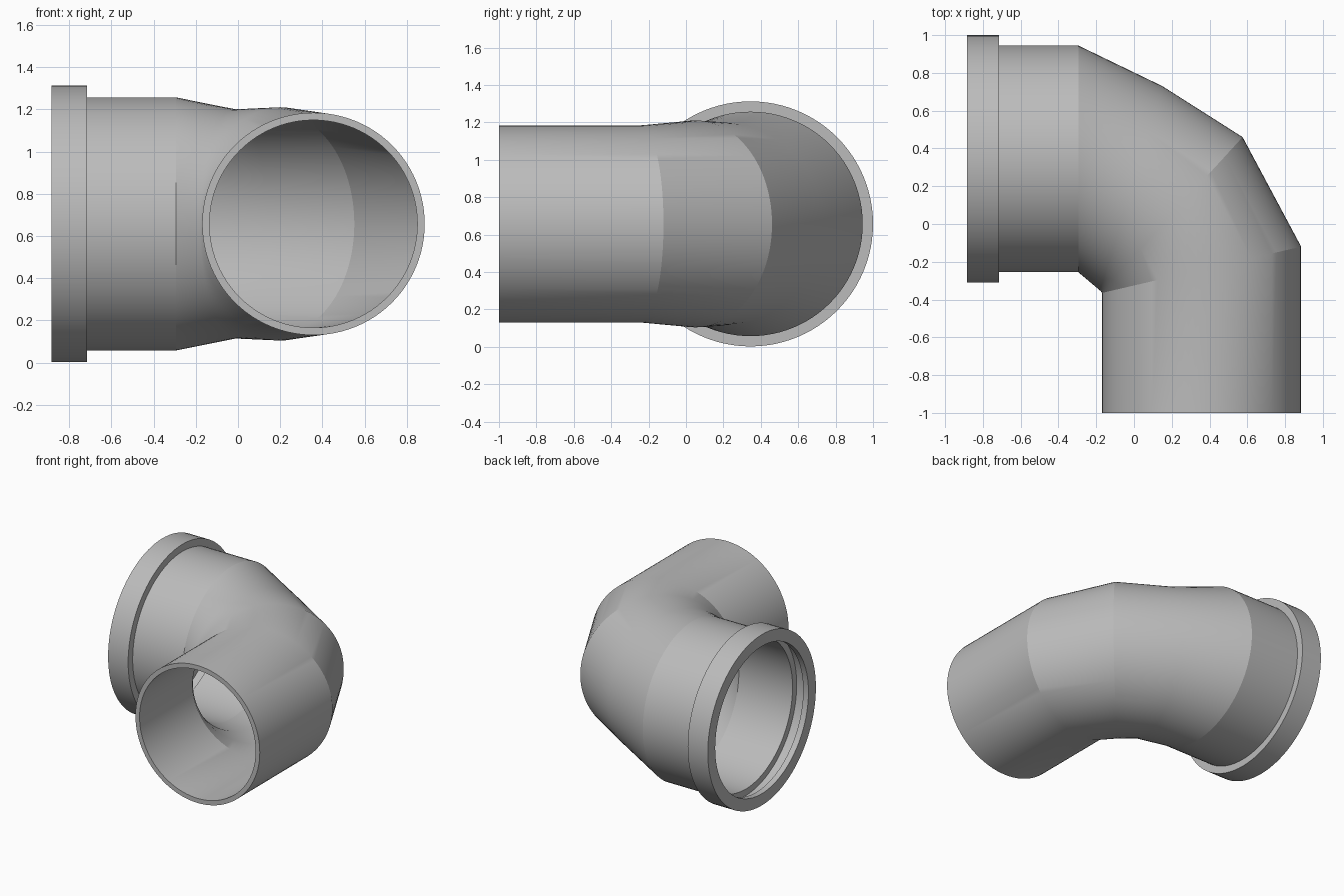
import bpy, bmesh, math
from mathutils import Vector

old = bpy.data.objects.get("Cube")
if old:
    bpy.data.objects.remove(old)

SEGMENTS = 96
AXIS_Z = 0.657     # height of the pipe axis
SOCKET_Y = 0.345   # socket axis
JOINT_X = -0.295   # where socket meets bend
WALL = 0.035

grey = bpy.data.materials.new("pipe grey")
grey.use_nodes = True
colour = (0.5, 0.5, 0.5, 1)
grey.diffuse_color = colour
grey.node_tree.nodes["Principled BSDF"].inputs["Base Color"].default_value = colour


def loft(name, sections):
    """Skin elliptical sections given as (outer xy, inner xy, half height)."""
    bm = bmesh.new()
    rings = []
    for outer, inner, half in sections:
        a, b = Vector(outer), Vector(inner)
        mid, arm = (a + b) / 2, (a - b) / 2
        ring = []
        for i in range(SEGMENTS):
            t = math.tau * i / SEGMENTS
            p = mid + arm * math.cos(t)
            ring.append(bm.verts.new((p.x, p.y, AXIS_Z + half * math.sin(t))))
        rings.append(ring)
    for r, s in zip(rings, rings[1:]):
        for i in range(SEGMENTS):
            j = (i + 1) % SEGMENTS
            bm.faces.new((r[i], s[i], s[j], r[j]))
    mesh = bpy.data.meshes.new(name)
    bm.to_mesh(mesh)
    bm.free()
    mesh.materials.append(grey)
    obj = bpy.data.objects.new(name, mesh)
    bpy.context.collection.objects.link(obj)
    bpy.ops.object.select_all(action="DESELECT")
    obj.select_set(True)
    bpy.context.view_layer.objects.active = obj
    bpy.ops.object.shade_smooth_by_angle(angle=math.radians(18))
    return obj


def round_section(x, r):
    return (x, SOCKET_Y + r), (x, SOCKET_Y - r), r


def shrink(section):
    """Move a section inward by the wall thickness."""
    a, b, half = Vector(section[0]), Vector(section[1]), section[2]
    step = (b - a).normalized() * WALL
    return a + step, b - step, half - WALL


# Socket: bore with seal groove, rim, collar and body
bore, body, collar, groove = 0.565, 0.60, 0.655, 0.615
profile = [(JOINT_X, bore), (-0.75, bore), (-0.75, groove), (-0.84, groove),
           (-0.84, bore), (-0.885, bore), (-0.885, collar), (-0.715, collar),
           (-0.715, body), (JOINT_X, body)]
loft("socket", [round_section(x, r) for x, r in profile])

# Mitred bend and straight spigot, outside then back along the inside
outside = [
    round_section(JOINT_X, body),
    ((0.15, 0.73), (-0.18, -0.352), 0.543),
    ((0.575, 0.46), (-0.174, -0.358), 0.553),
    ((0.885, -0.12), (-0.17, -0.365), 0.527),
    ((0.885, -1.0), (-0.17, -1.0), 0.527),
]
loft("bend_and_spigot", outside + [shrink(s) for s in reversed(outside)])
